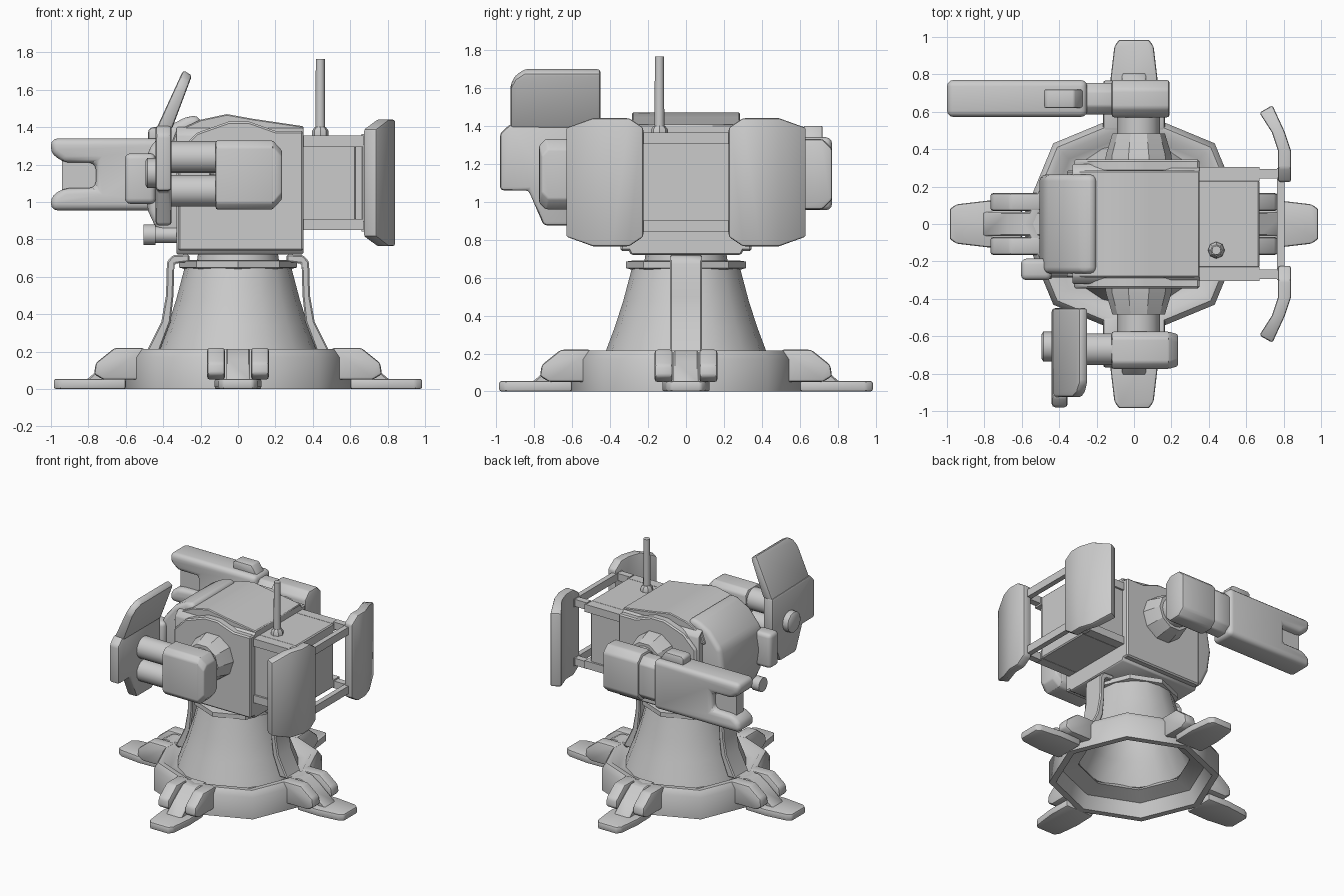
import bpy, bmesh
from math import cos, sin, pi, radians
from mathutils import Vector, Matrix

if "Cube" in bpy.data.objects:
    bpy.data.objects.remove(bpy.data.objects["Cube"])


def finish(name, bm, bevel=0, segs=2, smooth=35):
    bmesh.ops.recalc_face_normals(bm, faces=bm.faces)
    me = bpy.data.meshes.new(name)
    bm.to_mesh(me)
    bm.free()
    ob = bpy.data.objects.new(name, me)
    bpy.context.collection.objects.link(ob)
    bpy.ops.object.select_all(action='DESELECT')
    bpy.context.view_layer.objects.active = ob
    ob.select_set(True)
    if bevel:
        m = ob.modifiers.new("bevel", 'BEVEL')
        m.width, m.segments, m.limit_method = bevel, segs, 'ANGLE'
        m.angle_limit = radians(25)
        bpy.ops.object.modifier_apply(modifier="bevel")
    bpy.ops.object.shade_smooth_by_angle(angle=radians(smooth))
    return ob


def place(u, v, w, axis):
    return {'x': (w, u, v), 'y': (u, w, v), 'z': (u, v, w)}[axis]


# polygon extruded along an axis; other two coordinates in xyz order
def prism(name, pts, axis, a, b, bevel=0, segs=2, smooth=35, rot=0, shrink=None):
    bm = bmesh.new()
    r = Matrix.Rotation(rot, 4, 'Z')
    lo = [bm.verts.new(r @ Vector(place(u, v, a, axis))) for u, v in pts]
    hi = [bm.verts.new(r @ Vector(place(u, v, b, axis))) for u, v in (shrink or pts)]
    bm.faces.new(lo)
    bm.faces.new(hi)
    n = len(pts)
    for i in range(n):
        bm.faces.new((lo[i], lo[(i + 1) % n], hi[(i + 1) % n], hi[i]))
    return finish(name, bm, bevel, segs, smooth)


def box(name, x0, x1, y0, y1, z0, z1, bevel=0, segs=2, rot=0):
    return prism(name, [(x0, y0), (x1, y0), (x1, y1), (x0, y1)], 'z', z0, z1, bevel, segs, rot=rot)


# profile of (radius, height) revolved about an axis through (cu, cv)
def lathe(name, prof, n, axis='z', cu=0, cv=0, closed=False, smooth=35, phase=0):
    bm = bmesh.new()
    rings = [[bm.verts.new(place(cu + r * cos(2 * pi * i / n + phase),
                                 cv + r * sin(2 * pi * i / n + phase), h, axis))
              for i in range(n)] for r, h in prof]
    pairs = list(zip(rings, rings[1:])) + ([(rings[-1], rings[0])] if closed else [])
    for a, b in pairs:
        for i in range(n):
            bm.faces.new((a[i], a[(i + 1) % n], b[(i + 1) % n], b[i]))
    if not closed:
        bm.faces.new(rings[0])
        bm.faces.new(rings[-1])
    return finish(name, bm, smooth=smooth)


# Octagonal base ring and hollow flared pedestal
lathe("base_ring", [(.61, 0), (.61, .17), (.58, .215), (.54, .215), (.49, .17), (.42, .17),
                    (.40, .14), (.52, .10), (.56, 0)], 8, closed=True, smooth=46)
lathe("pedestal", [(.44, .16), (.42, .22), (.375, .34), (.33, .48), (.285, .65), (.22, .65),
                   (.26, .48), (.32, .32), (.40, .16)], 16, closed=True)
lathe("pedestal_collar", [(.28, .64), (.315, .65), (.315, .685), (.28, .69)], 8, smooth=30)
lathe("neck", [(.22, .68), (.21, .75)], 16)

# Curved side braces and four folding feet
for s in (-1, 1):
    prism("pedestal_brace", [(s * x, z) for x, z in [
        (.26, .68), (.26, .72), (.35, .715), (.38, .68), (.385, .50), (.41, .36), (.49, .20),
        (.42, .20), (.36, .36), (.345, .50), (.34, .67)]], 'y', -.085, .085, .008, 1)
for k in range(4):
    a = k * pi / 2
    for s in (-1, 1):
        prism("leg_bracket", [(.50, .05), (.50, .22), (.66, .22), (.76, .14), (.77, .08), (.72, .05)],
              'y', s * .07, s * .165, .015, rot=a)
    prism("leg_strut", [(.48, .16), (.48, .215), (.60, .215), (.68, .16), (.81, .05), (.81, .02),
                        (.66, .05)], 'y', -.065, .065, .008, 1, rot=a)
    prism("foot_pad", [(.60, -.12), (.78, -.125), (.95, -.105), (.985, -.08), (.985, .08),
                       (.95, .105), (.78, .125), (.60, .12)], 'z', 0, .055, .012, rot=a)

# Head body, roof and side plates
prism("head_body", [(-.29, .72), (.29, .72), (.32, .78), (.32, 1.36), (.28, 1.40),
                    (-.28, 1.40), (-.32, 1.36), (-.32, .78)], 'x', -.33, .35, .008, 1)
prism("roof", [(-.36, 1.30), (-.33, 1.38), (-.20, 1.44), (-.06, 1.47), (.08, 1.445),
               (.35, 1.405), (.35, 1.30)], 'y', -.285, .285, .006, 1)
for s in (-1, 1):
    prism("side_plate", [(-.32, .74), (-.32, 1.27), (-.22, 1.37), (-.05, 1.43), (.06, 1.43),
                         (.20, 1.38), (.35, 1.38), (.35, .74)], 'y', s * .28, s * .345, .01, 1)

# Bulging face and sensors
prism("face_shell", [(-.33, .78), (-.42, .82), (-.48, .95), (-.505, 1.12), (-.48, 1.28), (-.38, 1.40),
                     (-.27, 1.46), (-.20, 1.46), (-.20, .78)], 'y', -.265, .265, .035, 3, 40)
box("tall_sensor", -.605, -.44, -.30, -.185, .99, 1.26, .03, 3)
lathe("low_sensor", [(.055, -.505), (.055, -.44), (.045, -.44), (.045, -.30)], 14, 'x', -.24, .825)

# Trunnions on both sides
for s in (-1, 1):
    lathe("trunnion_cone", [(.18, s * .32), (.175, s * .37), (.14, s * .485)], 10, 'y', .025, 1.15, smooth=30)
    lathe("trunnion_shaft", [(.115, s * .47), (.115, s * .62)], 16, 'y', .025, 1.15)


def octagon(y, z, hy, hz, c):
    return [(y - hy, z - hz + c), (y - hy + c, z - hz), (y + hy - c, z - hz), (y + hy, z - hz + c),
            (y + hy, z + hz - c), (y + hy - c, z + hz), (y - hy + c, z + hz), (y - hy, z + hz - c)]


# Long forked cannon on the +y side
prism("cannon_housing", octagon(.67, 1.145, .10, .185, .05), 'x', -.12, .19, .015)
prism("cannon_collar", octagon(.67, 1.145, .085, .165, .045), 'x', -.27, -.11, .01)
prism("cannon_fork", [(-1, 1.34), (-.25, 1.34), (-.25, .955), (-1, .955), (-1, 1.03), (-.93, 1.075),
                      (-.76, 1.075), (-.76, 1.21), (-.93, 1.21), (-1, 1.26)],
      'y', .572, .77, .035, 3)
box("cannon_core", -.94, -.70, .625, .715, 1.05, 1.24)
prism("cannon_sight", [(-.48, 1.32), (-.48, 1.385), (-.46, 1.40), (-.32, 1.40), (-.27, 1.33)],
      'y', .62, .72, .01)

# Twin-barrel weapon on the -y side
prism("twin_housing", octagon(-.675, 1.145, .10, .185, .035), 'x', -.12, .19, .012)
prism("twin_housing_end", octagon(-.675, 1.145, .10, .185, .035), 'x', .185, .235, .008,
      shrink=octagon(-.675, 1.145, .085, .13, .035))
for z in (1.06, 1.24):
    lathe("twin_barrel", [(.085, -.10), (.085, -.40)], 16, 'x', -.67, z)
lathe("muzzle_knob", [(.08, -.40), (.08, -.485), (.065, -.495)], 12, 'x', -.655, 1.155)

# Bent shield in front of the twin weapon
shield = [
    ("shield_lower", [(-.45, 1.40), (-.45, 1.10), (-.55, .875), (-.75, .875), (-.83, 1.06),
                      (-.98, 1.06), (-.98, 1.36), (-.925, 1.41)], 0),
    ("shield_upper", [(-.45, 1.385), (-.925, 1.385), (-.925, 1.62), (-.90, 1.67),
                      (-.85, 1.705), (-.45, 1.705)], 1)]
for name, pts, lean in shield:
    ob = prism(name, pts, 'x', -.44, -.355, .018, 2)
    if lean:
        for v in ob.data.vertices:
            t = max(0, v.co.z - 1.385)
            back = (v.co.x + .44) / .085
            v.co.x += t * (.46 - .12 * back)
            v.co.z -= t * .09 * back

# Rear equipment box, antenna and panel frame
box("rear_box", .34, .67, -.235, .235, .85, 1.355, .008, 1)
box("rear_frame", .34, .63, -.29, .29, .86, 1.33, .008, 1)
lathe("antenna_nut", [(.045, 1.34), (.045, 1.38), (.03, 1.40)], 8, 'z', .44, -.14)
lathe("antenna", [(.026, 1.37), (.024, 1.765)], 12, 'z', .44, -.14)
for z in (.87, 1.335):
    box("panel_crossbar", .765, .805, -.30, .30, z - .03, z + .03)
    for s in (-1, 1):
        y0, y1 = sorted((s * .23, s * .305))
        box("panel_arm", .34, .67, y0, y1, z - .04 if z > 1 else z - .02, z + .02 if z > 1 else z + .04)
        box("panel_arm_rod", .66, .79, y0 + .012, y1 - .012, z - .028, z + .028)

# Bent rear armour panels with rounded corners
for s in (-1, 1):
    bm = bmesh.new()
    prof = [(.225, .785), (.30, .785), (.39, .785), (.49, .752), (.635, .685)]
    cols = []
    for i, (y, x) in enumerate(prof):
        inset = .05 if i in (0, 4) else 0
        col = []
        for dx in (-.015, .055):
            for z in (.765 + inset, 1.44 - inset):
                col.append(bm.verts.new((x + dx, s * (y - (.04 if i == 4 and dx < 0 else 0)), z)))
        cols.append(col)
    for a, b in zip(cols, cols[1:]):
        for i, j in ((0, 1), (1, 3), (3, 2), (2, 0)):
            bm.faces.new((a[i], a[j], b[j], b[i]))
    for c in (cols[0], cols[-1]):
        bm.faces.new((c[0], c[1], c[3], c[2]))
    finish("rear_panel", bm, .012, 2, 30)
